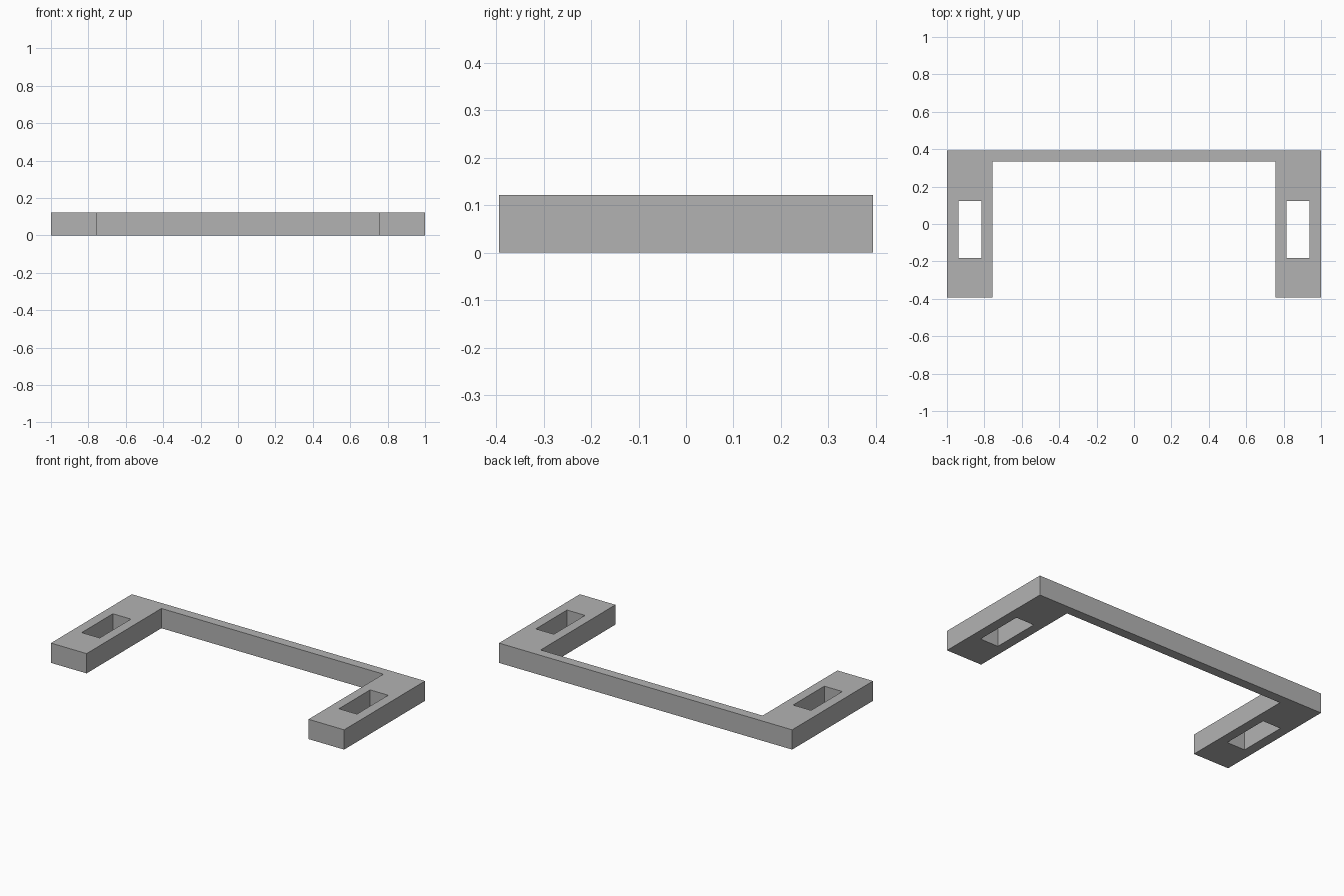
import bpy
import bmesh

cube = bpy.data.objects.get("Cube")
if cube:
    bpy.data.objects.remove(cube, do_unlink=True)

HEIGHT = 0.122
HALF_X, HALF_Y = 1.0, 0.394
ARM_INNER = 0.757       # inner side of each arm
BAR_FRONT = 0.335       # front side of the rear bar
SLOT_X = (0.816, 0.939)
SLOT_Y = (-0.182, 0.122)

grey = bpy.data.materials.new("plain grey")
grey.use_nodes = True
colour = (0.45, 0.45, 0.45, 1)
grey.diffuse_color = colour
grey.node_tree.nodes["Principled BSDF"].inputs["Base Color"].default_value = colour


def prism(name, outline, bottom, top):
    """Solid made by raising a flat outline."""
    bm = bmesh.new()
    face = bm.faces.new([bm.verts.new((x, y, bottom)) for x, y in outline])
    raised = bmesh.ops.extrude_face_region(bm, geom=[face])["geom"]
    verts = [v for v in raised if isinstance(v, bmesh.types.BMVert)]
    bmesh.ops.translate(bm, verts=verts, vec=(0, 0, top - bottom))
    bmesh.ops.recalc_face_normals(bm, faces=bm.faces)
    mesh = bpy.data.meshes.new(name)
    bm.to_mesh(mesh)
    bm.free()
    mesh.materials.append(grey)
    obj = bpy.data.objects.new(name, mesh)
    bpy.context.collection.objects.link(obj)
    return obj


# U-shaped bracket: two arms joined by the rear bar
half = [(HALF_X, HALF_Y), (HALF_X, -HALF_Y), (ARM_INNER, -HALF_Y), (ARM_INNER, BAR_FRONT)]
bracket = prism("bracket", half + [(-x, y) for x, y in reversed(half)], 0, HEIGHT)

# Slot through each arm
for side, label in ((1, "left"), (-1, "right")):
    x0, x1 = (side * x for x in SLOT_X)
    y0, y1 = SLOT_Y
    cutter = prism(label + "_slot_cutter", [(x0, y0), (x1, y0), (x1, y1), (x0, y1)],
                   -0.1, HEIGHT + 0.1)
    cutter.hide_render = True
    cutter.hide_viewport = True
    cutter.display_type = 'WIRE'
    cut = bracket.modifiers.new(label + " slot", 'BOOLEAN')
    cut.operation = 'DIFFERENCE'
    cut.solver = 'EXACT'
    cut.object = cutter
